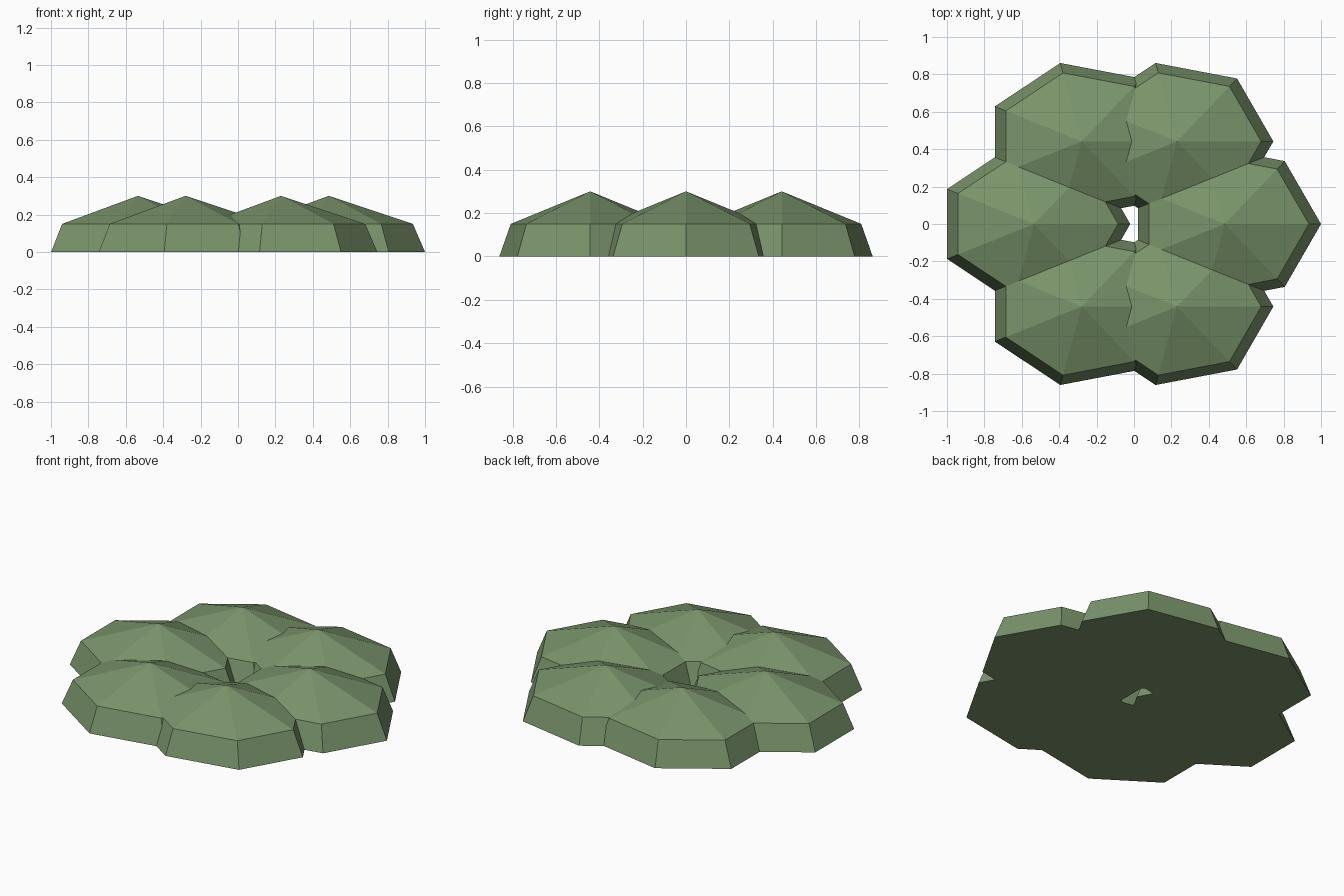
import bpy, bmesh, math

if "Cube" in bpy.data.objects:
    bpy.data.objects.remove(bpy.data.objects["Cube"])

SIDES = 7            # each leaf is a seven-sided, flat-shaded clump
RX, RY = 0.515, 0.43  # base radii
TOP = 0.874          # shoulder size relative to the base
SHOULDER, PEAK = 0.15, 0.30
RING, CENTRE_X = 0.51, -0.025

green = bpy.data.materials.new("leaf green")
green.diffuse_color = (0.195, 0.296, 0.147, 1)
green.use_nodes = True
green.node_tree.nodes["Principled BSDF"].inputs["Base Color"].default_value = green.diffuse_color


def leaf(name, x, y):
    """Tapered seven-sided rim with a shallow pointed top."""
    bm = bmesh.new()

    def ring(scale, z):
        return [bm.verts.new((RX * scale * math.cos(math.tau * i / SIDES),
                              RY * scale * math.sin(math.tau * i / SIDES), z))
                for i in range(SIDES)]

    base, rim = ring(1, 0), ring(TOP, SHOULDER)
    tip = bm.verts.new((0, 0, PEAK))
    bm.faces.new(base[::-1])
    for i in range(SIDES):
        j = (i + 1) % SIDES
        bm.faces.new((base[i], base[j], rim[j], rim[i]))
        bm.faces.new((rim[i], rim[j], tip))
    mesh = bpy.data.meshes.new(name)
    bm.to_mesh(mesh)
    bm.free()
    mesh.materials.append(green)
    obj = bpy.data.objects.new(name, mesh)
    obj.location = (x, y, 0)
    bpy.context.collection.objects.link(obj)


# Six identical leaves, unrotated, around a ring
for k in range(6):
    a = math.tau * k / 6
    leaf(f"leaf_{k + 1}", CENTRE_X + RING * math.cos(a), RING * math.sin(a))
